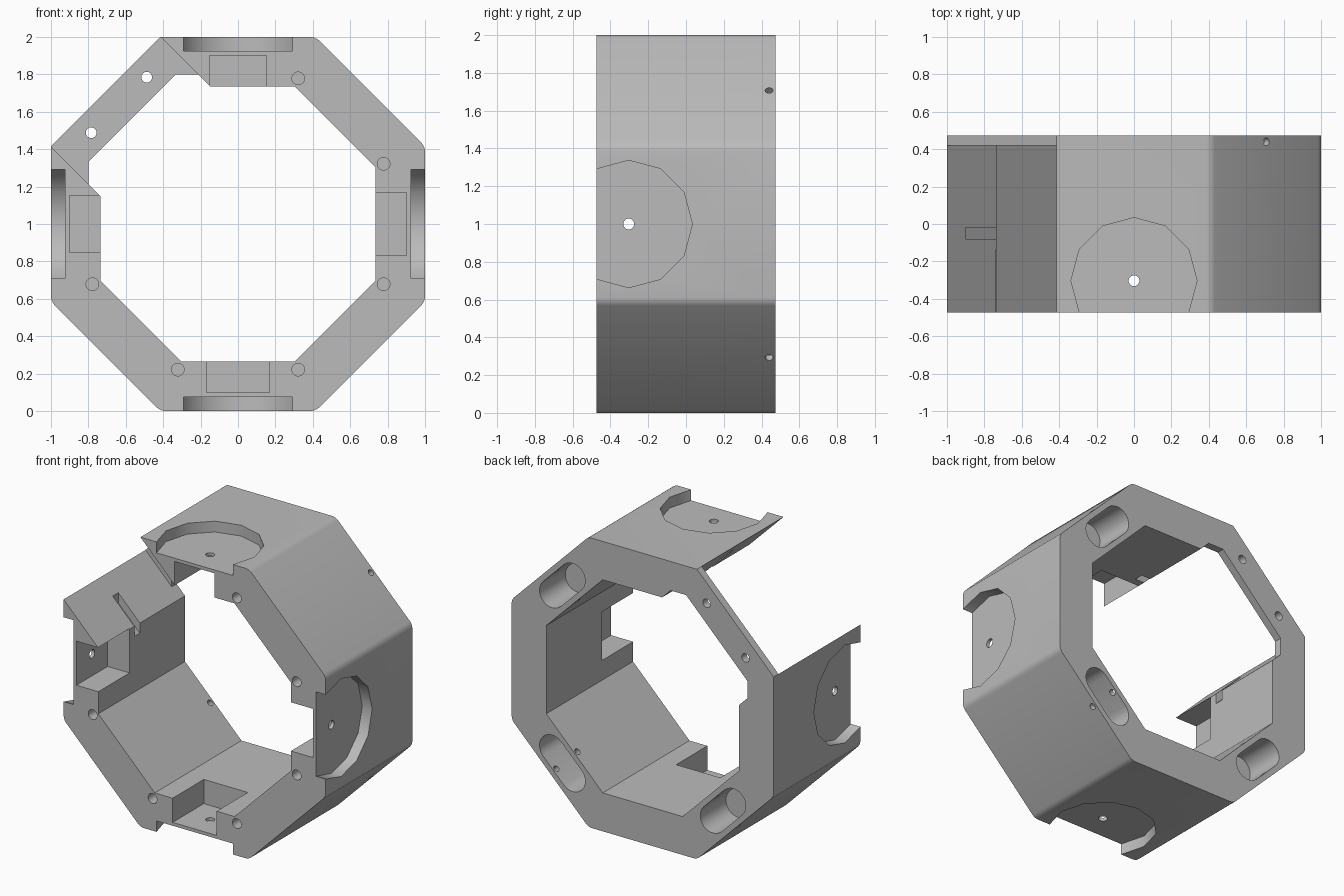
import bpy, bmesh
from math import sin, cos, tan, pi, radians
from mathutils import Matrix, Vector

cube = bpy.data.objects.get("Cube")
if cube:
    bpy.data.objects.remove(cube, do_unlink=True)

HALF = 0.4725            # half depth of the ring
T = tan(pi / 8)          # half side of an octagon with apothem 1
INNER = 0.735            # apothem of the opening

grey = bpy.data.materials.new("plain grey")
grey.use_nodes = True
grey.diffuse_color = (0.5, 0.5, 0.5, 1)
grey.node_tree.nodes["Principled BSDF"].inputs["Base Color"].default_value = (0.5, 0.5, 0.5, 1)


def make_object(name, bm):
    bmesh.ops.recalc_face_normals(bm, faces=bm.faces[:])
    mesh = bpy.data.meshes.new(name)
    bm.to_mesh(mesh)
    bm.free()
    mesh.materials.append(grey)
    obj = bpy.data.objects.new(name, mesh)
    bpy.context.collection.objects.link(obj)
    return obj


def side_frame(degrees):
    """Frame of one octagon side: x along the side, y to the back, z outward."""
    a = radians(degrees)
    return Matrix(((sin(a), 0, cos(a), 0), (0, 1, 0, 0),
                   (-cos(a), 0, sin(a), 1), (0, 0, 0, 1)))


def prism(bm, points, lo, hi, axis):
    """Extrude a 2D outline along y (outline in x, z) or z (outline in x, y)."""
    def place(p, h):
        return (p[0], h, p[1]) if axis == "y" else (p[0], p[1], h)
    low = [bm.verts.new(place(p, lo)) for p in points]
    high = [bm.verts.new(place(p, hi)) for p in points]
    bm.faces.new(low)
    bm.faces.new(high[::-1])
    n = len(points)
    for i in range(n):
        j = (i + 1) % n
        bm.faces.new((low[i], low[j], high[j], high[i]))


def circle(x, y, r, n=20):
    return [(x + r * cos(2 * pi * i / n), y + r * sin(2 * pi * i / n)) for i in range(n)]


def rect(x0, x1, y0, y1):
    return [(x0, y0), (x1, y0), (x1, y1), (x0, y1)]


def stadium(half, r, y, n=10):
    right = [(half - r + r * cos(t), y + r * sin(t))
             for t in (-pi / 2 + pi * i / n for i in range(n + 1))]
    return right + [(-x, 2 * y - z) for x, z in right]


# Octagonal ring with softly rounded outer corners
bm = bmesh.new()
loops = {}
for apothem in (1, INNER):
    radius = apothem / cos(pi / 8)
    for y in (-HALF, HALF):
        loops[apothem, y] = [
            bm.verts.new((radius * cos(pi / 8 + i * pi / 4), y,
                          1 + radius * sin(pi / 8 + i * pi / 4))) for i in range(8)]
of, ob, nf, nb = (loops[k] for k in ((1, -HALF), (1, HALF), (INNER, -HALF), (INNER, HALF)))
for i in range(8):
    j = (i + 1) % 8
    for a, b in ((of, ob), (ob, nb), (nb, nf), (nf, of)):
        bm.faces.new((a[i], a[j], b[j], b[i]))
# corners 2 and 3 border the open side and stay sharp
rounded = [bm.edges.get((of[i], ob[i])) for i in range(8) if i not in (2, 3)]
bmesh.ops.bevel(bm, geom=rounded, offset=0.025, segments=3, profile=0.5, affect='EDGES')
ring = make_object("octagonal_ring", bm)


def cut(side, points, lo, hi, axis):
    bm = bmesh.new()
    prism(bm, points, lo, hi, axis)
    bm.transform(side_frame(side))
    cutter = make_object("cutter", bm)
    cutter.hide_render = True
    mod = ring.modifiers.new("cut", 'BOOLEAN')
    mod.operation = 'DIFFERENCE'
    mod.solver = 'EXACT'
    mod.object = cutter
    bpy.context.view_layer.objects.active = ring
    bpy.ops.object.modifier_apply(modifier=mod.name)
    bpy.data.objects.remove(cutter, do_unlink=True)


# Open side, leaving a thin plate with two holes at the back
W = T + 0.0003
cut(135, rect(-W, W, 0.3, 1.2), -1, 0.42, "y")
edge = 0.8 * T
drop = 0.8 - (W - edge)
cut(135, [(-W, 0.4), (W, 0.4), (W, drop), (edge, 0.8), (-edge, 0.8), (-W, drop)], 0.3, 1, "y")
for s in (-1, 1):
    cut(135, circle(s * 0.21, 0.9, 0.029), 0.3, 1, "y")

# Straight sides: round outer recess, inner pocket and a hole joining them
for side, half in ((0, 0.168), (90, 0.152), (180, 0.152), (270, 0.168)):
    cut(side, circle(0, -0.303, 0.337, 12), 0.925, 1.2, "z")
    cut(side, rect(-half, half, -1, -0.133), 0.5, 0.902, "z")
    cut(side, circle(0, -0.303, 0.029), 0.85, 1, "z")

# Small grooves in the two faces beside the open side
for side, s in ((90, -1), (180, 1)):
    base = T - 1
    cut(side, [(s * (r + base + h), r) for r, h in
               ((0.6, -0.07), (0.9, -0.07), (0.9, 0.1), (0.6, 0.1))], -0.08, -0.02, "y")

# Diagonal sides: front holes, rear slot and a thin cross hole
for side in (45, 225, 315):
    cut(side, stadium(0.207, 0.096, 0.867), HALF - 0.28, 1, "y")
    cut(side, circle(0, 0.44, 0.021, 14), 0.5, 1.2, "z")
    for s in (-1, 1):
        cut(side, circle(s * 0.323, 0.778, 0.034), -1, -HALF + 0.22, "y")

# Smooth the rounded parts, keep the rest crisp
bpy.ops.object.select_all(action='DESELECT')
ring.select_set(True)
bpy.context.view_layer.objects.active = ring
bpy.ops.object.shade_smooth_by_angle(angle=radians(32))
